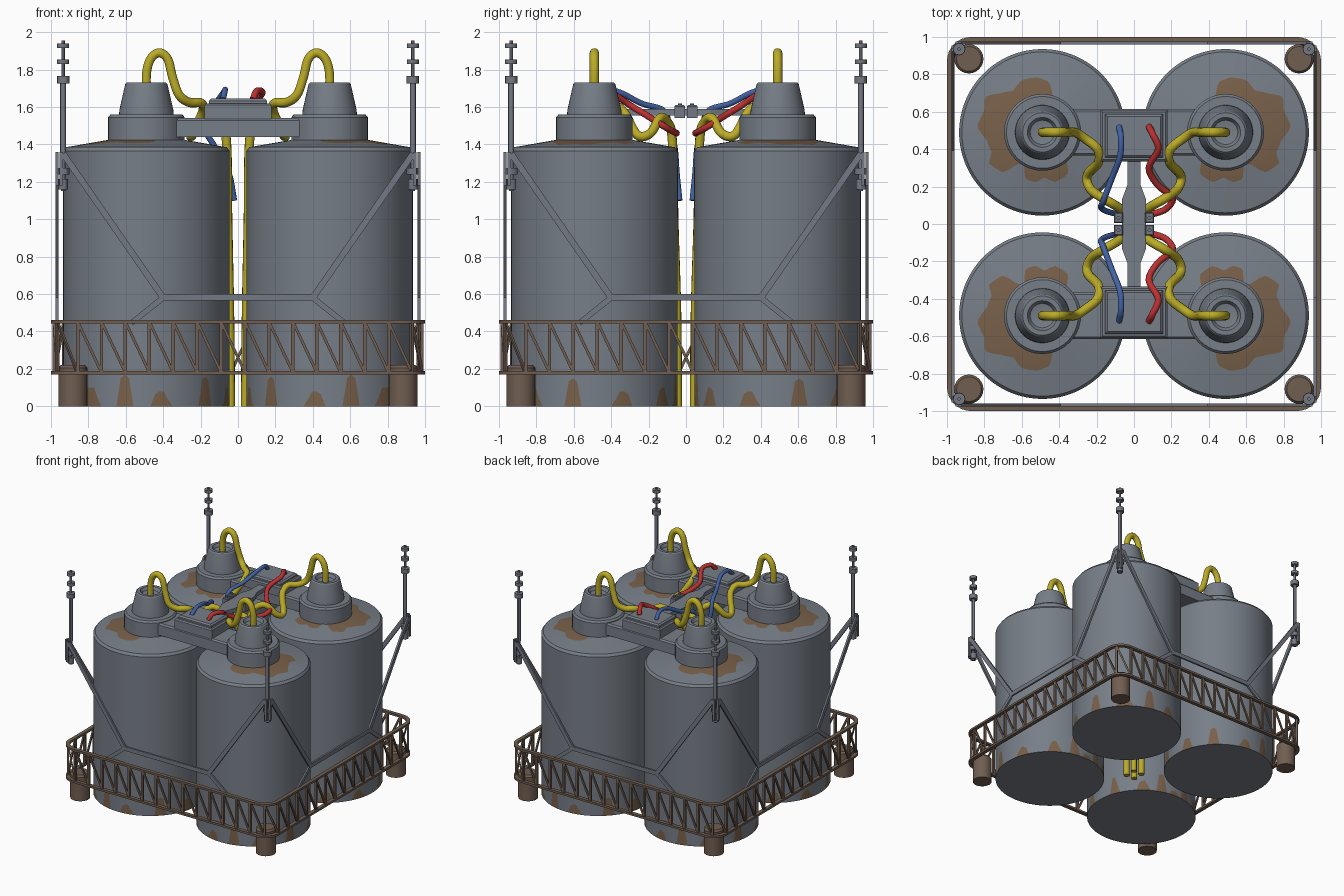
import bpy, bmesh, math
from mathutils import Vector

if "Cube" in bpy.data.objects:
    bpy.data.objects.remove(bpy.data.objects["Cube"])

def mat(name, c):
    m = bpy.data.materials.new(name)
    m.diffuse_color = (*c, 1)
    m.use_nodes = True
    m.node_tree.nodes["Principled BSDF"].inputs["Base Color"].default_value = m.diffuse_color
    return m

GREY = mat("steel_grey", (0.185, 0.21, 0.245))
FRAME = mat("frame_grey", (0.175, 0.19, 0.225))
RUST = mat("rust_patch", (0.19, 0.118, 0.068))
BROWN = mat("rail_brown", (0.165, 0.112, 0.082))
YELLOW = mat("cable_yellow", (0.5, 0.41, 0.02))
RED = mat("cable_red", (0.5, 0.03, 0.03))
BLUE = mat("cable_blue", (0.055, 0.125, 0.38))
QUADS = [(sx, sy) for sx in (1, -1) for sy in (1, -1)]

def finish(name, bm, *mats, smooth=True):
    bmesh.ops.recalc_face_normals(bm, faces=bm.faces)
    me = bpy.data.meshes.new(name)
    bm.to_mesh(me)
    bm.free()
    ob = bpy.data.objects.new(name, me)
    bpy.context.collection.objects.link(ob)
    for m in mats:
        me.materials.append(m)
    if smooth:
        bpy.ops.object.select_all(action='DESELECT')
        ob.select_set(True)
        bpy.context.view_layer.objects.active = ob
        bpy.ops.object.shade_smooth_by_angle(angle=math.radians(30))
    return ob

def loft(bm, rings, caps=True):
    """Join rings of points with quads; returns the faces row by row."""
    vs = [[bm.verts.new(p) for p in r] for r in rings]
    n, rows = len(vs[0]), []
    for a, b in zip(vs, vs[1:]):
        rows.append([bm.faces.new((a[i], a[(i + 1) % n], b[(i + 1) % n], b[i])) for i in range(n)])
    if caps:
        bm.faces.new(vs[0])
        bm.faces.new(vs[-1])
    return rows

def lathe(bm, cx, cy, prof, n=32):
    ang = [2 * math.pi * i / n for i in range(n)]
    loft(bm, [[(cx + r * math.cos(a), cy + r * math.sin(a), z) for a in ang] for r, z in prof])

def box(bm, x0, x1, y0, y1, z0, z1, b=0.0):
    def rect(i, z):
        return [(x0 + i, y0 + i, z), (x1 - i, y0 + i, z), (x1 - i, y1 - i, z), (x0 + i, y1 - i, z)]
    loft(bm, [rect(0, z0), rect(0, z1 - b), rect(b, z1)] if b else [rect(0, z0), rect(0, z1)])

def beam(bm, p, q, out, w, t):
    """Flat bar from p to q, t thick along the outward direction."""
    p, q, out = Vector(p), Vector(q), Vector(out)
    s = (q - p).cross(out).normalized() * w / 2
    o = out.normalized() * t / 2
    loft(bm, [[e - s - o, e + s - o, e + s + o, e - s + o] for e in (p, q)])

# Tanks with rust drips at the foot and a ragged rust patch on the shoulder
DRIPS = [(-77, 4, .17), (-108, 4, .17), (-55, 5, .1), (-93, 5, .04), (-20, 5, .08), (15, 4, .15),
         (48, 6, .1), (75, 4, .17), (100, 5, .08), (135, 4, .16), (165, 5, .1), (200, 4, .15), (232, 5, .09)]
PATCH = [(-180, .2), (-130, .2), (-122, .26), (-105, .275), (-92, .24), (-82, .27), (-70, .265), (-62, .2),
         (-52, .21), (-46, .3), (-30, .33), (-22, .29), (-8, .3), (5, .35), (20, .33), (32, .36), (42, .31),
         (55, .27), (68, .3), (85, .295), (98, .27), (106, .2), (180, .2)]

def drip(d):
    h = 0.004
    for a, w, z in DRIPS:
        k = abs((d - a + 180) % 360 - 180) / w
        if k < 1.3:
            h = max(h, z * min(1, (1.3 - k) * 1.6))
    return h

def patch(d):
    d = (d + 180) % 360 - 180
    for (a, r), (b, s) in zip(PATCH, PATCH[1:]):
        if a <= d <= b:
            return r + (s - r) * (d - a) / (b - a)

N = 120
DEG = [360 * i / N for i in range(N)]
for sx, sy in QUADS:
    bm = bmesh.new()
    def ring(r, z):
        return [(sx * (.49 + r(d) * math.cos(math.radians(d))), sy * (.49 + r(d) * math.sin(math.radians(d))), z(d))
                for d in DEG]
    R = lambda d: .445
    top = lambda r: 1.385 + .04 * (.43 - r) / .23
    edge = lambda d: max(patch(d), .202)
    rows = loft(bm, [ring(R, lambda d: 0), ring(R, drip), ring(R, lambda d: 1.365),
                     ring(lambda d: .43, lambda d: 1.385), ring(edge, lambda d: top(edge(d))),
                     ring(lambda d: .19, lambda d: top(.19))])
    for i, d in enumerate(DEG):
        e = DEG[(i + 1) % N]
        rows[1 - 1][i].material_index = int(max(drip(d), drip(e)) > .01)
        rows[4][i].material_index = int(max(patch(d), patch(e)) > .205)
    finish("tank", bm, GREY, RUST)
    # Collar and tapered nozzle
    bm = bmesh.new()
    lathe(bm, sx * .49, sy * .49, [(.205, 1.40), (.205, 1.545), (.192, 1.56), (.146, 1.56), (.144, 1.585),
          (.113, 1.722), (.105, 1.73), (.08, 1.73), (.065, 1.705), (.04, 1.70)], 40)
    finish("tank_nozzle", bm, GREY)
    # Corner foot
    bm = bmesh.new()
    lathe(bm, sx * .883, sy * .883, [(.078, 0), (.078, .205), (.066, .22)], 24)
    finish("corner_foot", bm, BROWN)
    # Corner mast with its discs and nuts
    bm = bmesh.new()
    for r, z0, z1 in [(.009, 1.7, 1.955), (.016, 1.35, 1.73), (.012, 1.15, 1.36), (.032, 1.915, 1.94),
                      (.032, 1.83, 1.855), (.034, 1.725, 1.765), (.034, 1.24, 1.275), (.026, 1.16, 1.215)]:
        lathe(bm, sx * .935, sy * .935, [(r, z0), (r, z1)], 12)
    finish("corner_mast", bm, FRAME)

# Truss railing: two rounded rails joined by uprights and diagonals
def rounded(half, rad, n=8):
    c, pts = half - rad, []
    for k in range(4):
        cx, cy = [(c, c), (-c, c), (-c, -c), (c, -c)][k]
        for i in range(n + 1):
            a = math.pi / 2 * (k + i / n)
            pts.append(Vector((cx + rad * math.cos(a), cy + rad * math.sin(a), 0)))
    return pts

bm = bmesh.new()
for z in (.18, .452):
    o, i = rounded(1.0, .13), rounded(.968, .098)
    def lift(ps, h):
        return [p + Vector((0, 0, h)) for p in ps]
    a, b = z - .009, z + .009
    loft(bm, [lift(i, a), lift(o, a), lift(o, b), lift(i, b), lift(i, a)], caps=False)
bmesh.ops.remove_doubles(bm, verts=bm.verts, dist=1e-5)
finish("truss_rails", bm, BROWN)

path = rounded(.984, .115, 12)
seg = [(p, path[(i + 1) % len(path)]) for i, p in enumerate(path)]
total = sum((q - p).length for p, q in seg)
def along(s):
    s %= total
    for p, q in seg:
        l = (q - p).length
        if s <= l:
            return p.lerp(q, s / l), Vector((q.y - p.y, p.x - q.x, 0))
        s -= l
    return along(0)

bm = bmesh.new()
PANELS = 60
up = Vector((0, 0, 1))
for k in range(PANELS):
    p, n = along((k + .5) * total / PANELS)
    q, _ = along((k + 1.5) * total / PANELS)
    beam(bm, p + up * .18, p + up * .452, n, .018, .018)
    beam(bm, p + up * .452, q + up * .18, n, .015, .012)
finish("truss_bars", bm, BROWN, smooth=False)

# Side frames: cross bar, long braces to the masts and short braces to the rail
bm = bmesh.new()
for k in range(4):
    c, s = [(1, 0), (0, 1), (-1, 0), (0, -1)][k]
    P = lambda u, z: (u * c + .968 * s, u * s - .968 * c, z)
    n = (s, -c, 0)
    beam(bm, P(-.41, .583), P(.41, .583), n, .036, .016)
    for m in (1, -1):
        beam(bm, P(m * .4, .58), P(m * .935, 1.35), n, .034, .016)
        beam(bm, P(m * .4, .58), P(m * .57, .445), n, .03, .014)
        beam(bm, P(m * .945, 1.18), P(m * .945, 1.36), n, .02, .016)
finish("side_frames", bm, FRAME, smooth=False)

# Bridges between tank caps, with a raised box on each
for s, name in ((1, "back"), (-1, "front")):
    bm = bmesh.new()
    ys = lambda a, b: sorted((s * a, s * b))
    box(bm, -.33, .33, *ys(.365, .615), 1.44, 1.54, .012)
    finish(name + "_bridge", bm, GREY, smooth=False)
    bm = bmesh.new()
    box(bm, -.178, .178, *ys(.335, .61), 1.535, 1.62, .01)
    box(bm, -.155, .155, *ys(.355, .588), 1.615, 1.645, .012)
    finish(name + "_box", bm, GREY, smooth=False)

# Narrow spine joining the bridges, with cable clamps in the middle
bm = bmesh.new()
half = [(.035, -.36), (.035, -.21), (.065, -.13), (.065, .13), (.035, .21), (.035, .36)]
outline = half + [(-x, -y) for x, y in half]
loft(bm, [[(x, y, z) for x, y in outline] for z in (1.555, 1.59)])
finish("spine", bm, GREY, smooth=False)
bm = bmesh.new()
for sx, sy in QUADS:
    x, y = sx * .083, sy * .033
    box(bm, x - .024, x + .024, y - .028, y + .028, 1.54, 1.61, .006)
    lathe(bm, x, y, [(.011, 1.605), (.011, 1.62)], 8)
finish("cable_clamps", bm, FRAME, smooth=False)

# Cables: smooth tubes through a few points
def cable(name, pts, sx, sy, r, m):
    p = [Vector((x * sx, y * sy, z)) for x, y, z in pts]
    p = [2 * p[0] - p[1]] + p + [2 * p[-1] - p[-2]]
    out = []
    for a, b, c, d in zip(p, p[1:], p[2:], p[3:]):
        for i in range(6):
            t = i / 6
            out.append(.5 * (2 * b + (c - a) * t + (2 * a - 5 * b + 4 * c - d) * t * t
                             + (3 * b - a - 3 * c + d) * t ** 3))
    out.append(p[-2])
    cu = bpy.data.curves.new(name, 'CURVE')
    cu.dimensions = '3D'
    cu.bevel_depth, cu.bevel_resolution, cu.use_fill_caps = r, 3, True
    sp = cu.splines.new('POLY')
    sp.points.add(len(out) - 1)
    for v, co in zip(sp.points, out):
        v.co = (*co, 1)
    sp.use_smooth = True
    cu.materials.append(m)
    ob = bpy.data.objects.new(name, cu)
    bpy.context.collection.objects.link(ob)
    bpy.ops.object.select_all(action='DESELECT')
    ob.select_set(True)
    bpy.context.view_layer.objects.active = ob
    bpy.ops.object.convert(target='MESH')

Y = [(.49, .49, 1.69), (.488, .49, 1.79), (.465, .49, 1.86), (.42, .49, 1.89), (.375, .49, 1.855), (.35, .49, 1.76),
     (.315, .49, 1.665), (.26, .455, 1.625), (.195, .4, 1.62), (.19, .33, 1.57), (.25, .26, 1.45), (.235, .19, 1.46),
     (.17, .14, 1.54), (.1, .1, 1.52), (.062, .073, 1.42), (.055, .065, 1.0), (.045, .05, .5), (.04, .045, 0)]
RD = [(.08, .52, 1.64), (.1, .48, 1.685), (.13, .4, 1.675), (.08, .3, 1.61), (.125, .21, 1.555), (.205, .14, 1.51),
      (.17, .08, 1.475), (.09, .05, 1.46)]
BL = [(-.08, .52, 1.64), (-.07, .46, 1.69), (-.075, .36, 1.68), (-.12, .24, 1.62), (-.165, .12, 1.58),
      (-.175, .085, 1.48), (-.12, .06, 1.38), (-.05, .05, 1.25), (-.02, .035, 1.1)]
for sx, sy in QUADS:
    cable("yellow_cable", Y, sx, sy, .025, YELLOW)
for sy in (1, -1):
    cable("red_cable", RD, 1, sy, .018, RED)
    cable("blue_cable", BL, 1, sy, .016, BLUE)
